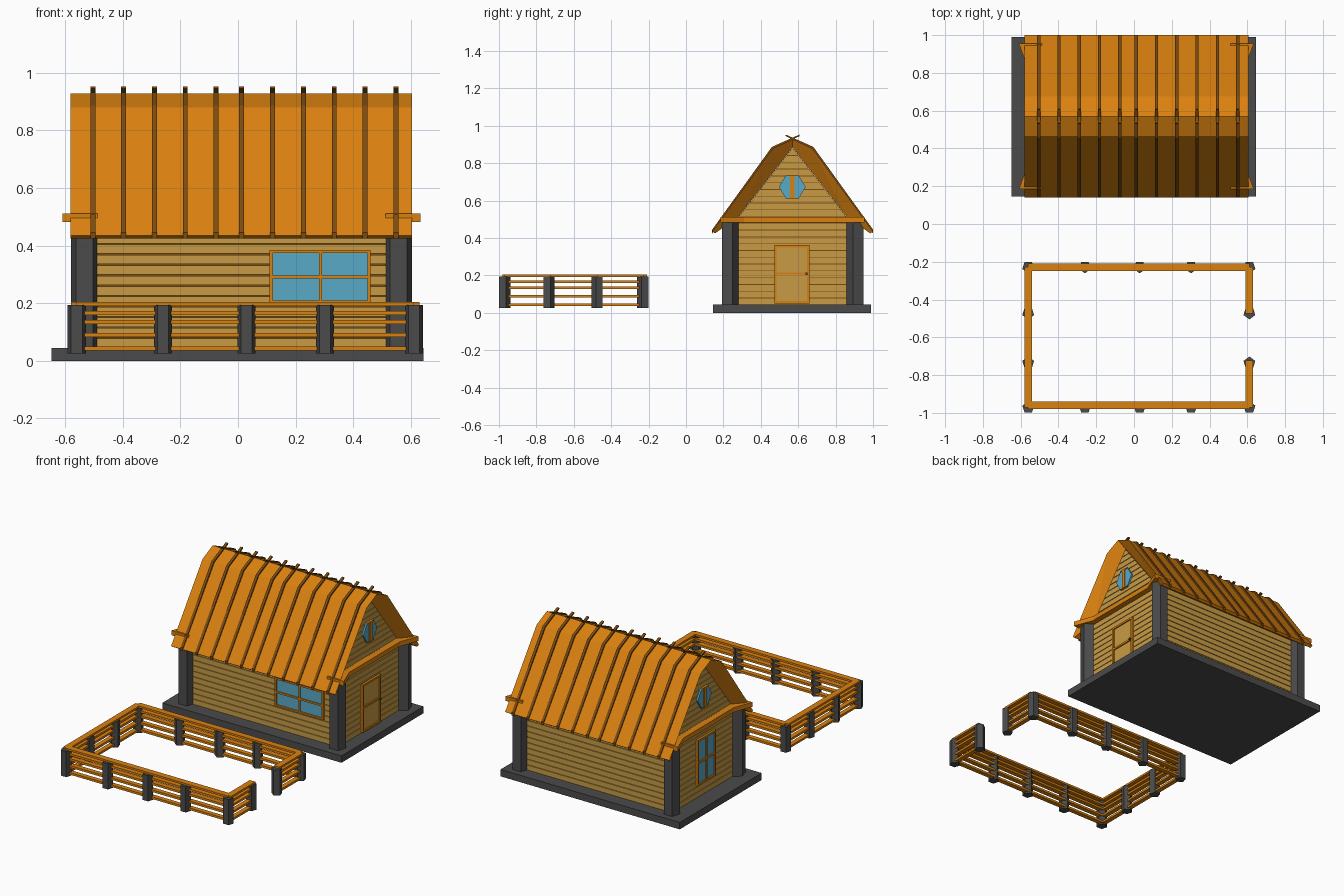
import bpy, bmesh
from math import sin, cos, pi
from mathutils import Vector

if "Cube" in bpy.data.objects:
    bpy.data.objects.remove(bpy.data.objects["Cube"])


def material(name, rgb):
    m = bpy.data.materials.new(name)
    m.diffuse_color = (*rgb, 1)
    m.use_nodes = True
    m.node_tree.nodes["Principled BSDF"].inputs["Base Color"].default_value = m.diffuse_color
    return m


ORANGE = material("orange_wood", (0.70, 0.22, 0.005))
TAN = material("pale_wood", (0.58, 0.33, 0.06))
BROWN = material("dark_wood", (0.20, 0.07, 0.005))
GLASS = material("glass", (0.10, 0.40, 0.58))
STONE = material("dark_stone", (0.07, 0.07, 0.07))
CX, CY = 0.012, 0.57          # house centre


def make(name, mat, prisms):
    """One object from a list of (polygon, extrusion vector)."""
    bm = bmesh.new()
    for pts, vec in prisms:
        a = [bm.verts.new(p) for p in pts]
        b = [bm.verts.new(Vector(p) + Vector(vec)) for p in pts]
        bm.faces.new(a)
        bm.faces.new(b[::-1])
        for i in range(len(a)):
            j = (i + 1) % len(a)
            bm.faces.new((a[i], b[i], b[j], a[j]))
    return finish(name, mat, bm)


def finish(name, mat, bm):
    bmesh.ops.recalc_face_normals(bm, faces=bm.faces)
    me = bpy.data.meshes.new(name)
    bm.to_mesh(me)
    bm.free()
    me.materials.append(mat)
    ob = bpy.data.objects.new(name, me)
    bpy.context.collection.objects.link(ob)
    return ob


def box(x0, x1, y0, y1, z0, z1):
    return [(x0, y0, z0), (x1, y0, z0), (x1, y1, z0), (x0, y1, z0)], (0, 0, z1 - z0)


def along_x(yz, x0, x1):
    return [(x0, y, z) for y, z in yz], (x1 - x0, 0, 0)


def post(x, y, r, z0, z1, way):
    """Five-sided post with one corner pointing along way * y."""
    return [(x + r * cos(pi / 2 + i * 2 * pi / 5), y + way * r * sin(pi / 2 + i * 2 * pi / 5), z0)
            for i in range(5)], (0, 0, z1 - z0)


# Foundation and corner posts
make("foundation", STONE, [box(-0.648, 0.645, 0.145, 0.99, 0, 0.045)])
make("corner_posts", STONE, [post(CX + sx * 0.545, CY + sy * 0.338, 0.05, 0.04, 0.485, -sy)
                             for sx in (-1, 1) for sy in (-1, 1)])

# Walls: dark core with horizontal boards
WX, WY = 0.545, 0.335
make("wall_core", BROWN, [box(CX - WX + .006, CX + WX - .006, CY - WY + .006, CY + WY - .006, 0.04, 0.485)])
STEP = 0.0363
make("wall_boards", TAN, [box(CX - WX, CX + WX, CY - WY, CY + WY,
                              0.045 + i * STEP, 0.045 + (i + 1) * STEP - 0.004) for i in range(12)])

# Gables, set back under the roof
GX = 0.535
half = lambda z: (0.883 - z) / 1.287
make("gable_core", BROWN, [along_x([(CY - half(.48), .48), (CY + half(.48), .48), (CY, .88)],
                                   CX - GX + .006, CX + GX - .006)])
boards = []
for i in range(11):
    z0 = 0.48 + i * STEP
    z1 = min(z0 + STEP - 0.004, 0.878)
    boards.append(along_x([(CY - half(z0), z0), (CY + half(z0), z0),
                           (CY + half(z1), z1), (CY - half(z1), z1)], CX - GX, CX + GX))
make("gable_boards", TAN, boards)

# Tie beams with ends that flare outwards
beams = []
for s in (-1, 1):
    plan = [(0.50, -.385), (.622, -.385), (.575, -.26), (.575, .26), (.622, .385), (.50, .385)]
    beams.append(([(CX + s * x, CY + y, .482) for x, y in plan], (0, 0, .03)))
make("tie_beams", ORANGE, beams)

# Roof shell: outer profile, and inner profile recessed at the ends
outer = [(-.43, .435), (-.105, .88), (0, .928), (.105, .88), (.43, .435)]
inner = [(-.415, .425), (-.29, .512), (0, .885), (.29, .512), (.415, .425)]
recess = [0, .06, .06, .06, 0]
RX = 0.593
bm = bmesh.new()
rows = {}
for s in (-1, 1):
    rows["o", s] = [bm.verts.new((CX + s * RX, CY + y, z)) for y, z in outer]
    rows["i", s] = [bm.verts.new((CX + s * (RX - d), CY + y, z)) for (y, z), d in zip(inner, recess)]
loop = [rows["o", -1], rows["o", 1], rows["i", 1], rows["i", -1]]
for k in range(4):
    a, b = loop[k], loop[(k + 1) % 4]
    for i in range(4):
        bm.faces.new((a[i], a[i + 1], b[i + 1], b[i]))
for i in (0, 4):
    bm.faces.new([r[i] for r in loop])
finish("roof", ORANGE, bm)

# Roof battens that cross above the ridge
batten = [(-.43, .425), (-.105, .878), (.038, .945), (.036, .953), (-.111, .887), (-.43, .445)]
make("roof_battens", BROWN, [along_x([(CY + s * y, z) for y, z in batten], x - .0085, x + .0085)
                             for s in (-1, 1)
                             for x in [-.504 + .107 * i for i in range(5)] + [.012 + .1074 * i for i in range(6)]])


def frame(u0, u1, v0, v1, w, put, us=(), vs=()):
    """Rectangular frame with bars at us and vs; put maps a rectangle to a prism."""
    bars = [put(u, u + w, v0, v1) for u in (u0, u1 - w)] + [put(u0, u1, v, v + w) for v in (v0, v1 - w)]
    bars += [put(u - w / 2, u + w / 2, v0, v1) for u in us]
    return bars + [put(u0, u1, v - w / 2, v + w / 2) for v in vs]


# Front window
FY = CY - WY
make("front_window_glass", GLASS, [box(.112, .458, FY - .006, FY + .01, .2, .383)])
make("front_window_frame", ORANGE, frame(.11, .46, .198, .385, .011,
     lambda a, b, c, d: box(a, b, FY - .014, FY + .01, c, d), (.286,), (.291,)))

# Left end window
LX, RXW = CX - WX, CX + WX
make("left_window_glass", GLASS, [box(LX - .006, LX + .01, .475, .655, .13, .42)])
make("left_window_frame", ORANGE, frame(.47, .66, .125, .425, .012,
     lambda a, b, c, d: box(LX - .014, LX + .01, a, b, c, d), (.565,), (.275,)))

# Door on the right end
make("door_panel", TAN, [box(RXW - .01, RXW + .006, .475, .655, .05, .36)])
make("door_frame", ORANGE, frame(.472, .66, .05, .362, .012,
     lambda a, b, c, d: box(RXW - .01, RXW + .014, a, b, c, d), (), (.21,)))
make("door_knob", STONE, [box(RXW, RXW + .024, .638, .65, .203, .215)])

# Hexagonal attic windows on both gables
hexagon = [(-.072, 0), (-.034, .062), (.034, .062), (.072, 0), (.034, -.062), (-.034, -.062)]
glass, trim = [], []
for s in (-1, 1):
    x = CX + s * GX
    glass.append(along_x([(.568 + y, .673 + z) for y, z in hexagon], x - s * .01, x + s * .01))
    trim.append(box(min(x, x + s * .016), max(x, x + s * .016), .556, .58, .608, .738))
    for v in (.608, .731):
        trim.append(box(min(x, x + s * .014), max(x, x + s * .014), .534, .602, v, v + .007))
make("attic_window_glass", GLASS, glass)
make("attic_window_trim", ORANGE, trim)

# Fence posts: corners point inwards, mirrored front to back
X0, X1 = -.56, .611
Y = (-.972, -.735, -.472, -.228)
spots = [(x, y) for x in (-.26, .03, .302) for y in (Y[0], Y[3])] + [(x, y) for x in (X0, X1) for y in Y]
make("fence_posts", STONE, [post(x, y, .033, .026, .193, 1 if y < -.6 else -1) for x, y in spots])

# Fence rails and cap, with a gate gap on the right
runs = [(X0, X1, Y[0] + .012, Y[0] + .012), (X0, X1, Y[3], Y[3]), (X0, X0, Y[0], Y[3]),
        (X1, X1, Y[0], Y[1] + .013), (X1, X1, Y[2] - .002, Y[3])]


def rails(w, z, h):
    return [box(a - w * (a == b), b + w * (a == b), c - w * (c == d), d + w * (c == d), z, z + h)
            for a, b, c, d in runs]


make("fence_rails", ORANGE, sum([rails(.015, z, .014) for z in (.036, .082, .127, .159)], []))
make("fence_cap", ORANGE, rails(.02, .191, .013))
